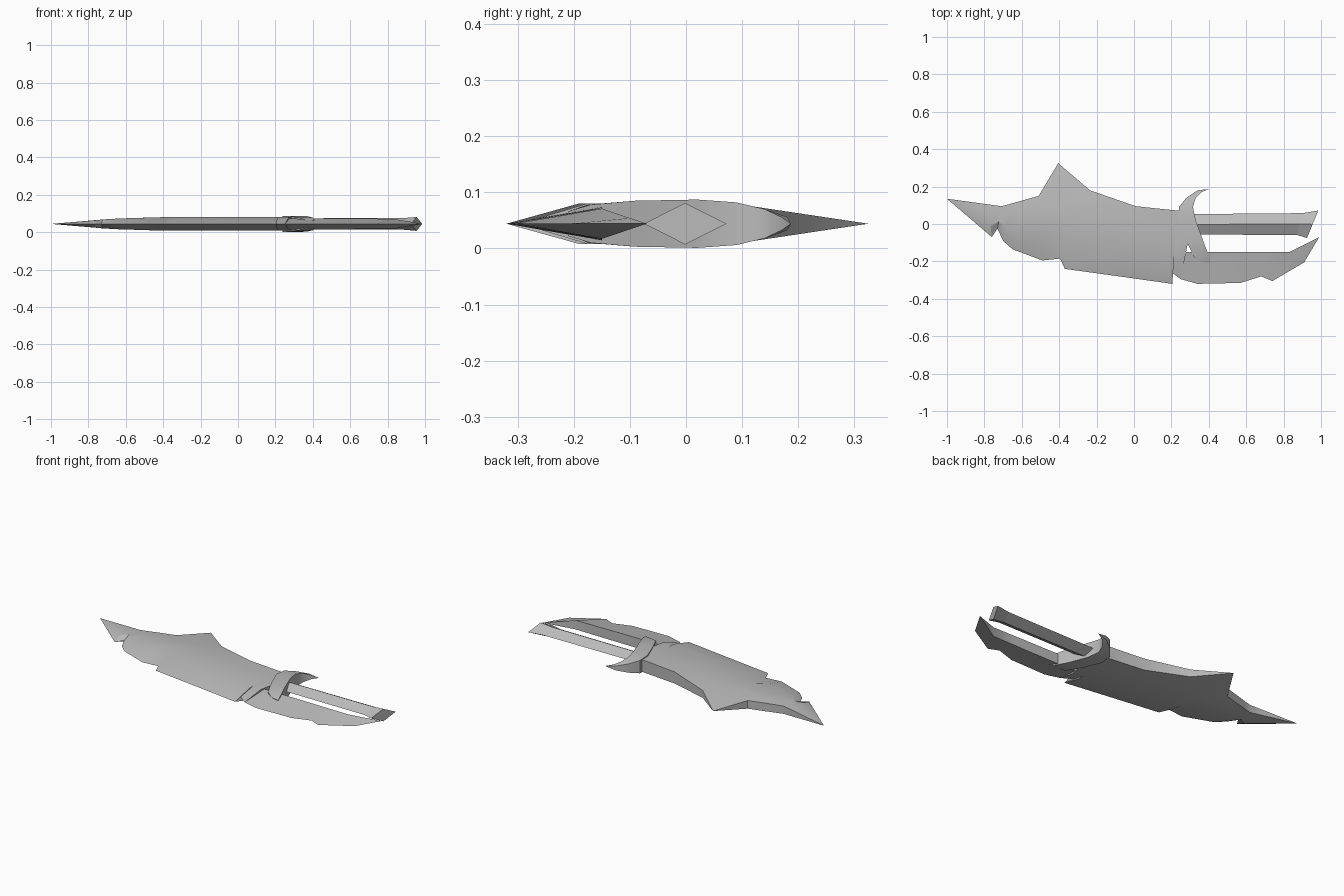
import bpy
import bmesh
from math import radians
from mathutils import Vector

MID = 0.044  # height of the symmetry plane

if "Cube" in bpy.data.objects:
    bpy.data.objects.remove(bpy.data.objects["Cube"])

steel = bpy.data.materials.new("grey_steel")
steel.use_nodes = True
steel.diffuse_color = (0.5, 0.5, 0.5, 1)
steel.node_tree.nodes["Principled BSDF"].inputs["Base Color"].default_value = (0.5, 0.5, 0.5, 1)


def loft(name, rings, smooth=0):
    """Skin closed rings of points, cap the ends and clean up."""
    bm = bmesh.new()
    rows = [[bm.verts.new((p[0], p[1], MID + p[2])) for p in ring] for ring in rings]
    n = len(rows[0])
    for a, b in zip(rows, rows[1:]):
        for i in range(n):
            j = (i + 1) % n
            bm.faces.new((a[i], a[j], b[j], b[i]))
    bm.faces.new(rows[0])
    bm.faces.new(rows[-1][::-1])
    bmesh.ops.remove_doubles(bm, verts=bm.verts, dist=0.0005)
    bmesh.ops.recalc_face_normals(bm, faces=bm.faces)
    mesh = bpy.data.meshes.new(name)
    bm.to_mesh(mesh)
    bm.free()
    mesh.materials.append(steel)
    obj = bpy.data.objects.new(name, mesh)
    bpy.context.collection.objects.link(obj)
    if smooth:
        bpy.ops.object.select_all(action='DESELECT')
        obj.select_set(True)
        bpy.context.view_layer.objects.active = obj
        bpy.ops.object.shade_smooth_by_angle(angle=radians(smooth))
    return obj


def mirrored(points):
    """Close an upper half-section with its reflection below the mid plane."""
    return points + [(x, y, -z) for x, y, z in reversed(points)]


# Blade: cutting edge point, spine point and body half thickness per station
blade = [
    ((-1, .135), (-1, .135), 0),
    ((-.76, -.07), (-.78, .105), .019),
    ((-.73, -.025), (-.71, .095), .024),
    ((-.70, -.09), (-.66, .108), .026),
    ((-.65, -.135), (-.60, .125), .029),
    ((-.49, -.195), (-.51, .15), .033),
    ((-.395, -.185), (-.405, .325), .036),
    ((-.37, -.24), (-.235, .18), .036),
    ((-.08, -.28), (.01, .095), .036),
    ((.205, -.32), (.23, .072), .036),
    ((.19, -.25), (.25, .07), .036),
    ((.25, -.295), (.32, .065), .036),
]
rings = []
for edge, spine, h in blade:
    e, s = Vector(edge), Vector(spine)
    shoulder = min(.8, (.085 - e.y) / max(s.y - e.y, .01))
    taper = min(1, 1 - (s.y - .085) / .24)
    low, high = e.lerp(s, .33), e.lerp(s, max(shoulder, .4))
    rings.append(mirrored([(*e, 0), (*low, h), (*high, h), (*s, h * taper)]))
loft("blade", rings, 30)

# Lower prong: a wedge, sharp outside and thick inside
prong = [
    ((.25, -.295), (.25, -.15), .03),
    ((.34, -.32), (.34, -.15), .03),
    ((.57, -.315), (.57, -.15), .029),
    ((.68, -.28), (.68, -.15), .028),
    ((.74, -.305), (.83, -.15), .027),
    ((.91, -.205), (.93, -.1), .01),
    ((.99, -.07), (.99, -.07), 0),
]
loft("hand_guard_prong", [mirrored([(*e, 0), (*s, h)]) for e, s, h in prong], 30)

# Crossguard: crescent with outer point, inner point and half thickness
guard = [
    ((.40, .187), (.40, .187), 0),
    ((.34, .18), (.36, .17), .012),
    ((.28, .14), (.33, .14), .026),
    ((.24, .09), (.315, .09), .038),
    ((.238, .02), (.33, .02), .043),
    ((.28, -.09), (.37, -.09), .041),
    ((.32, -.175), (.40, -.17), .034),
    ((.36, -.2), (.41, -.21), .022),
]
loft("crossguard", [mirrored([(*o, h), (*i, h)]) for o, i, h in guard], 30)

# Grip: diamond section with a flared, slanted end
grip = [
    ((.32, .053), (.32, -.057), .03),
    ((.90, .058), (.87, -.058), .031),
    ((.985, .072), (.925, -.075), .037),
]
rings = []
for back, front, h in grip:
    b, f = Vector(back), Vector(front)
    m = b.lerp(f, .5)
    rings.append([(*b, 0), (*m, h), (*f, 0), (*m, -h)])
loft("grip", rings)
